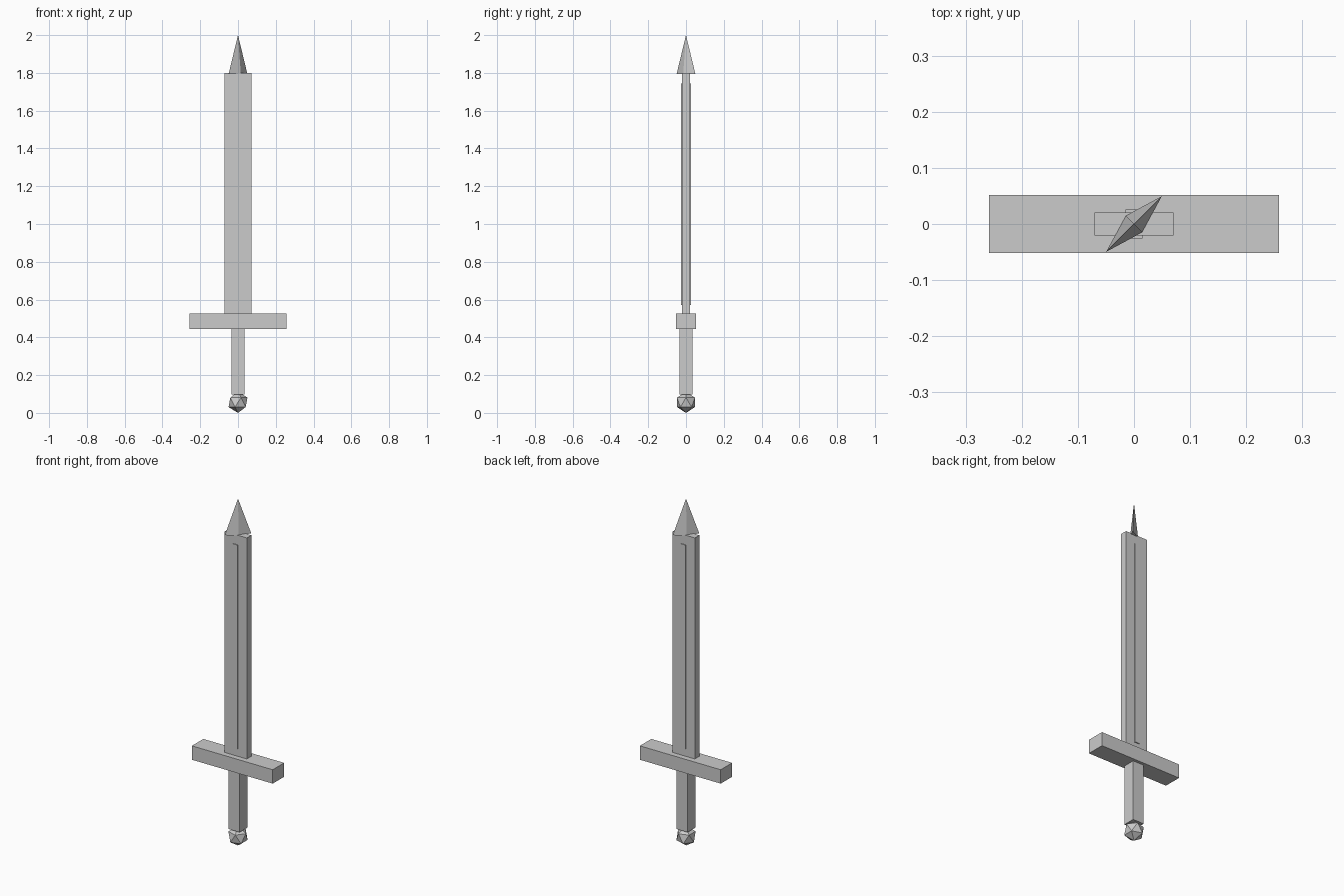
import bpy
import math

if "Cube" in bpy.data.objects:
    bpy.data.objects.remove(bpy.data.objects["Cube"])


def box(name, half_x, half_y, z0, z1):
    """Axis-aligned box centred on x = y = 0, between two heights."""
    bpy.ops.mesh.primitive_cube_add(size=1, location=(0, 0, (z0 + z1) / 2))
    ob = bpy.context.object
    ob.name = name
    ob.scale = (2 * half_x, 2 * half_y, z1 - z0)
    bpy.ops.object.transform_apply(location=False, rotation=False, scale=True)
    return ob


# Handle and guard
box("grip", 0.035, 0.035, 0.098, 0.445)
box("guard", 0.258, 0.052, 0.445, 0.525)

# Blade with a raised central rib showing on both faces
box("blade", 0.0705, 0.0205, 0.515, 1.80)
box("blade_rib", 0.0155, 0.0255, 0.57, 1.745)

# Faceted pommel
bpy.ops.mesh.primitive_ico_sphere_add(subdivisions=1, radius=0.056, location=(0, 0, 0.056))
bpy.context.object.name = "pommel"

# Flattened four-sided point, turned 45 degrees across the blade
bpy.ops.mesh.primitive_cone_add(vertices=4, radius1=0.07, radius2=0, depth=0.205,
                                location=(0, 0, 1.8975))
tip = bpy.context.object
tip.name = "blade_tip"
tip.scale = (1, 0.3, 1)
tip.rotation_euler = (0, 0, math.radians(45))
